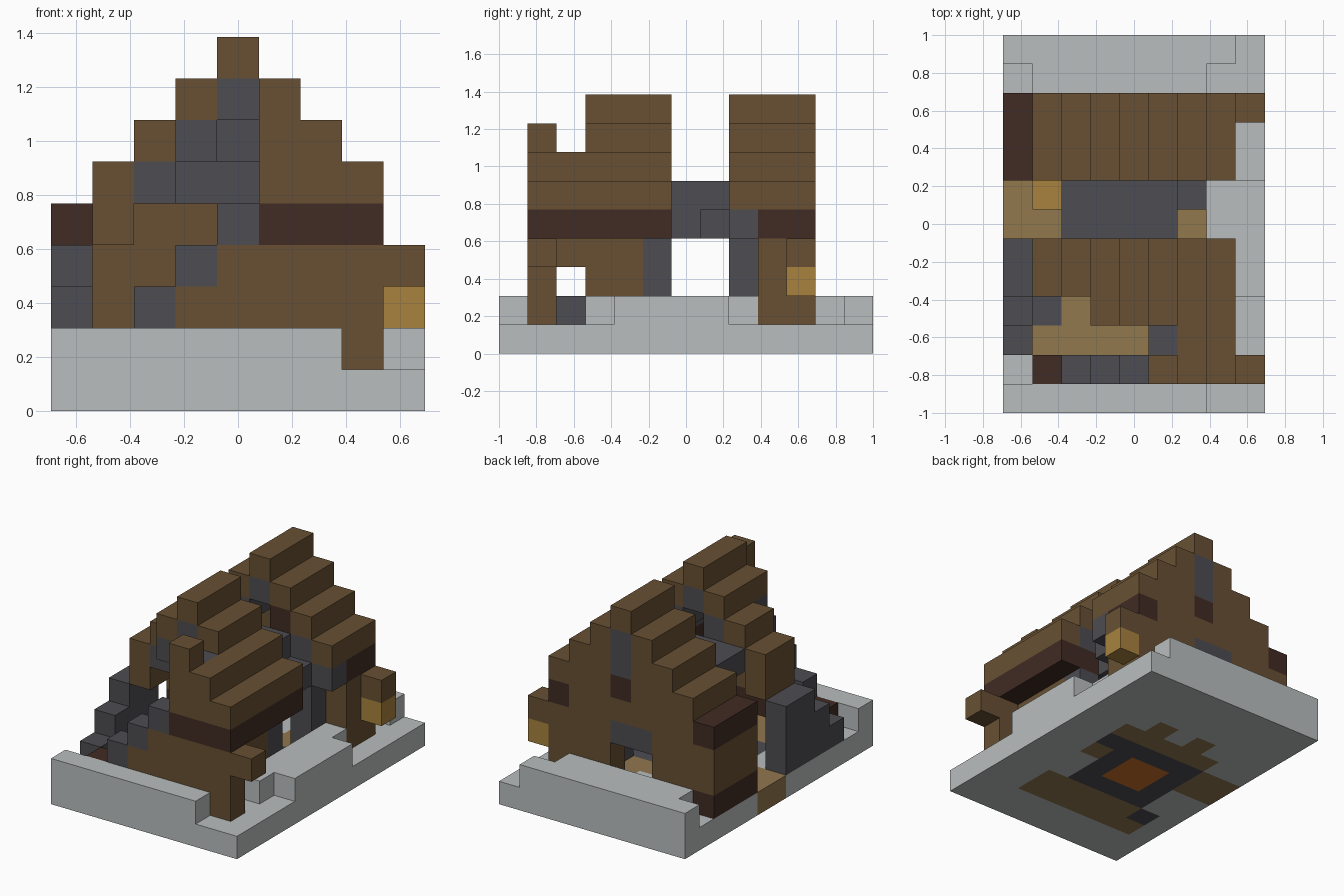
import bpy, bmesh
from mathutils import Vector

cube = bpy.data.objects.get("Cube")
if cube:
    bpy.data.objects.remove(cube, do_unlink=True)

S = 2 / 13                       # edge of one block
ORIGIN = Vector((-4.5, -6.5, 0))


def material(name, r, g, b):
    lin = [((c / 255 + 0.055) / 1.055) ** 2.4 for c in (r, g, b)] + [1]
    m = bpy.data.materials.new(name)
    m.use_nodes = True
    m.diffuse_color = lin
    bsdf = m.node_tree.nodes["Principled BSDF"]
    bsdf.inputs["Base Color"].default_value = lin
    bsdf.inputs["Roughness"].default_value = 0.9
    return m


snow = material("snow", 186, 190, 190)
wood = material("brown wood", 104, 80, 51)
dark = material("dark wood", 65, 43, 35)
stone = material("grey stone", 77, 77, 82)
plank = material("light plank", 146, 120, 79)
gold = material("lantern yellow", 168, 130, 62)
ember = material("ember orange", 200, 112, 40)

blocks = {}                      # cell -> (part, material)


def fill(part, mat, x, y, z):
    """Fill an inclusive range of cells; a later part replaces an earlier one."""
    ends = [(r, r) if isinstance(r, int) else r for r in (x, y, z)]
    for i in range(ends[0][0], ends[0][1] + 1):
        for j in range(ends[1][0], ends[1][1] + 1):
            for k in range(ends[2][0], ends[2][1] + 1):
                blocks[i, j, k] = (part, mat)


# Snowy ground and its drifts
fill("snow_ground", snow, (0, 8), (0, 12), 0)
fill("snow_ground", snow, (0, 6), 0, 1)
fill("snow_ground", snow, (0, 7), 12, 1)
fill("snow_ground", snow, (1, 6), 11, 1)
fill("snow_ground", snow, 7, (3, 8), 1)
fill("snow_ground", snow, 8, (4, 7), 1)

# Floor: planks, stone hearth, embers
fill("plank_floor", plank, (1, 6), 2, 0)
fill("plank_floor", plank, (2, 6), 3, 0)
fill("plank_floor", plank, (0, 1), (6, 7), 0)
fill("plank_floor", plank, 6, 6, 0)
fill("plank_floor", plank, (2, 6), 8, 0)
for i in (3, 5):
    fill("plank_floor", plank, i, 9, 0)
fill("hearth", stone, (2, 5), (4, 7), 0)
fill("hearth", stone, 6, 7, 0)
fill("hearth", stone, 1, 3, 0)
fill("embers", ember, (3, 4), (5, 6), 0)

# Ruined front wall, its broken edge climbing to the right
fill("front_sill", dark, (1, 6), 1, 1)
fill("front_wall", wood, (3, 6), 1, 2)
fill("front_wall", wood, (4, 6), 1, 3)
fill("front_post", wood, 7, 1, (1, 3))
fill("front_wall_rubble", stone, 2, 1, 2)
fill("front_wall_rubble", stone, 3, 1, 3)
fill("front_wall_rubble", stone, 4, 1, 4)
fill("front_beam", dark, (5, 7), 1, 4)
fill("front_gable", wood, (5, 6), 1, 5)
fill("front_gable", wood, 5, 1, (6, 7))

# Back wall and gable with stone patches and a low opening
fill("back_wall", wood, (0, 7), 10, (1, 4))
for step in range(4):
    fill("back_wall", wood, 1 + step, 10, (5, 5 + step))
    fill("back_wall", wood, 7 - step, 10, (5, 5 + step))
fill("back_patch", stone, 4, 10, (6, 7))
fill("back_patch", dark, 4, 10, 5)
fill("back_lintel", stone, (3, 4), 10, 3)
for i in (3, 4):
    for k in (1, 2):
        del blocks[i, 10, k]

# Left side: intact rear wall, collapsed stone front
fill("left_wall", wood, 0, (8, 10), (2, 3))
fill("left_sill", dark, 0, (8, 10), 1)
fill("left_eave", dark, 0, (8, 10), 4)
fill("left_rubble", stone, 0, (4, 5), (1, 3))
fill("left_rubble", stone, 0, 3, (1, 2))
fill("left_rubble", stone, 0, 2, 1)

# Right side: recessed wall under the eave
fill("right_wall", wood, 6, (3, 4), (1, 3))
fill("right_wall", wood, 6, 2, 3)
fill("right_pillar", stone, 6, 5, (1, 3))
fill("right_pillar", stone, 6, 8, (1, 3))
fill("right_post", wood, 7, (9, 10), (1, 3))
fill("right_eave", dark, 7, (1, 5), 4)
fill("right_eave", dark, 6, (2, 5), 4)
fill("right_eave", dark, 7, (9, 10), 4)
fill("right_eave_stone", stone, 7, 8, 4)

# Beam ends and lanterns
for j in (1, 10):
    fill("beam_end", wood, 8, j, 3)
fill("side_lantern", gold, 8, 10, 2)
fill("inner_lantern", gold, 1, 7, 1)

# Stepped roof in two sections; each entry is column, top layer, front start
for i, k, start in ((1, 5, 4), (2, 6, 4), (3, 7, 3), (4, 8, 3),
                    (5, 7, 3), (6, 6, 1), (7, 5, 1)):
    for span in ((start, 5), (8, 10)):
        fill("roof", wood, i, span, k)
    if i == 1:
        fill("roof_lining", wood, i, (start, 5), k - 1)
        fill("roof_lining", wood, i, (8, 9), k - 1)
    elif i < 7:
        fill("roof_lining", stone, i, (max(start, 2), 5), k - 1)
        fill("roof_lining", dark if i == 5 else stone, i, (8, 9), k - 1)
fill("roof_lining", stone, 5, 2, 6)

# Stone bridge across the roof gap
fill("stone_bridge", stone, (2, 5), (6, 7), 5)
fill("stone_bridge", stone, 5, (6, 7), 4)
fill("stone_bridge", stone, 6, 7, 4)

# Turn every part into a mesh of its exposed faces
AXES = [Vector(v) for v in ((1, 0, 0), (0, 1, 0), (0, 0, 1))]


def build(part):
    mesh = bpy.data.meshes.new(part)
    mats = []
    bm = bmesh.new()
    for cell, (name, mat) in blocks.items():
        if name != part:
            continue
        if mat not in mats:
            mats.append(mat)
            mesh.materials.append(mat)
        centre = ORIGIN + Vector(cell) + Vector((0.5, 0.5, 0.5))
        for a in range(3):
            u, v = AXES[(a + 1) % 3] / 2, AXES[(a + 2) % 3] / 2
            for side in (1, -1):
                n = AXES[a] * side
                if tuple(int(c + d) for c, d in zip(cell, n)) in blocks:
                    continue
                ring = [u + v, v - u, -u - v, u - v][::side]
                face = bm.faces.new([bm.verts.new((centre + n / 2 + p) * S) for p in ring])
                face.material_index = mats.index(mat)
    bmesh.ops.remove_doubles(bm, verts=bm.verts, dist=0.001)
    bmesh.ops.dissolve_limit(bm, angle_limit=0.01, verts=bm.verts, edges=bm.edges,
                             delimit={'MATERIAL'})
    bm.to_mesh(mesh)
    bm.free()
    bpy.context.collection.objects.link(bpy.data.objects.new(part, mesh))


for part in sorted({p for p, m in blocks.values()}):
    build(part)
